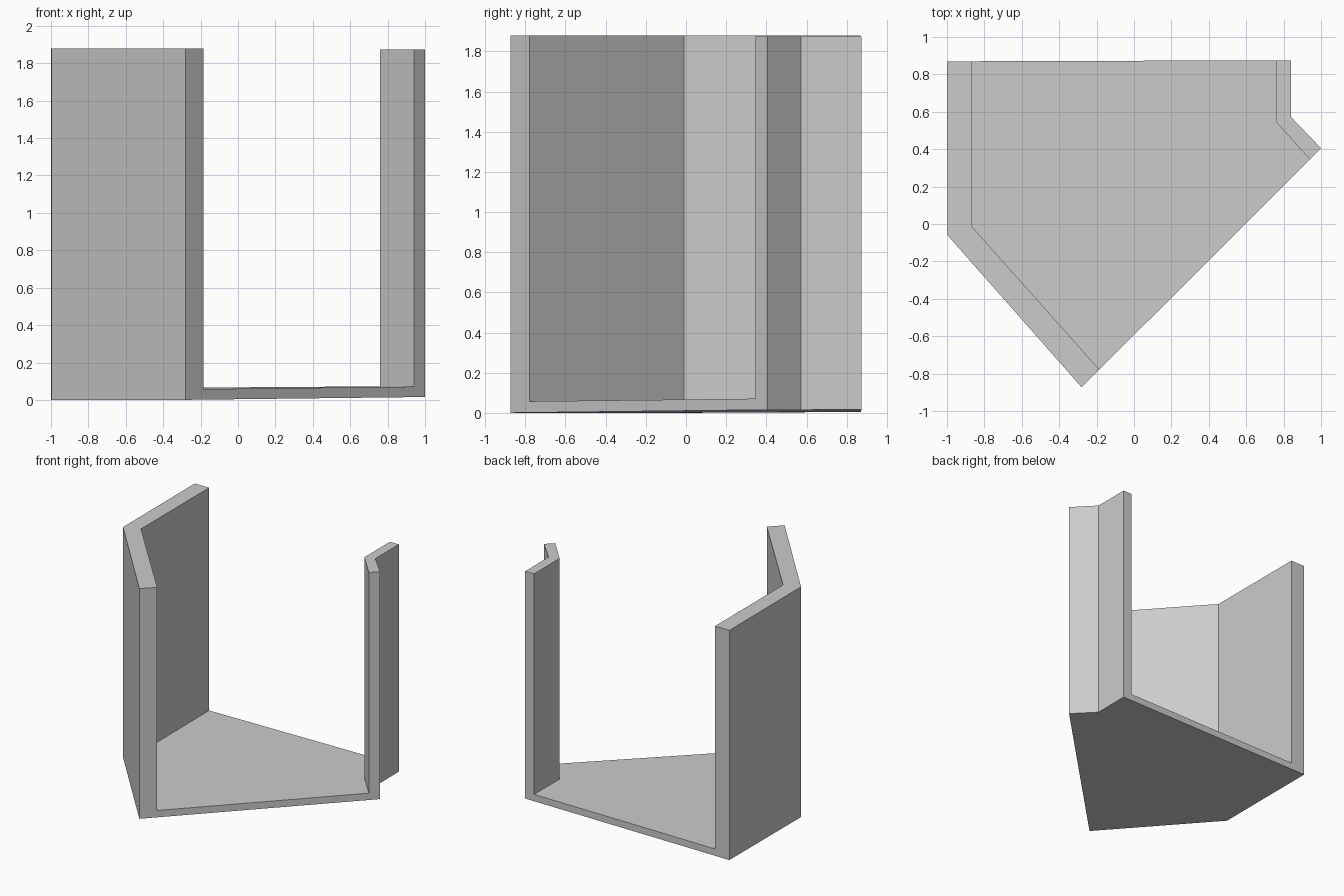
import bpy, bmesh

if "Cube" in bpy.data.objects:
    bpy.data.objects.remove(bpy.data.objects["Cube"])

# Plan outlines of the two bent walls (outer and inner lines, ordered back to front)
LEFT_OUT = [(-1.0, 0.87), (-0.997, -0.06), (-0.28, -0.873)]
LEFT_IN = [(-0.87, 0.87), (-0.87, -0.01), (-0.185, -0.778)]
RIGHT_IN = [(0.76, 0.875), (0.76, 0.545), (0.94, 0.345)]
RIGHT_OUT = [(0.84, 0.875), (0.84, 0.572), (1.0, 0.405)]
FLOOR_THICK = 0.056


def base_z(x, y):
    # the underside is very slightly tilted
    return max(0.0, 0.0068 + 0.0067 * x + 0.0051 * y)


bm = bmesh.new()


def line(points):
    return [bm.verts.new((x, y, base_z(x, y))) for x, y in points]


lo, li, ri, ro = (line(p) for p in (LEFT_OUT, LEFT_IN, RIGHT_IN, RIGHT_OUT))

# Footprint: left wall, floor and right wall share their edges
footprint = [bm.faces.new(a + b[::-1]) for a, b in ((lo, li), (li, ri), (ri, ro))]

# Floor slab
slab = bmesh.ops.extrude_face_region(bm, geom=footprint, use_keep_orig=True)["geom"]
for v in [g for g in slab if isinstance(g, bmesh.types.BMVert)]:
    v.co.z += FLOOR_THICK
tops = [g for g in slab if isinstance(g, bmesh.types.BMFace)]
tops.sort(key=lambda f: f.calc_center_median().x)

# Walls raised from the outer strips of the slab
for face, height in ((tops[0], 1.88), (tops[2], 1.873)):
    raised = bmesh.ops.extrude_face_region(bm, geom=[face])["geom"]
    for v in [g for g in raised if isinstance(g, bmesh.types.BMVert)]:
        v.co.z = height
    if face.is_valid:
        bmesh.ops.delete(bm, geom=[face], context='FACES_ONLY')

bmesh.ops.recalc_face_normals(bm, faces=bm.faces[:])
mesh = bpy.data.meshes.new("floor_with_walls")
bm.to_mesh(mesh)
bm.free()
bpy.context.collection.objects.link(bpy.data.objects.new("floor_with_walls", mesh))
